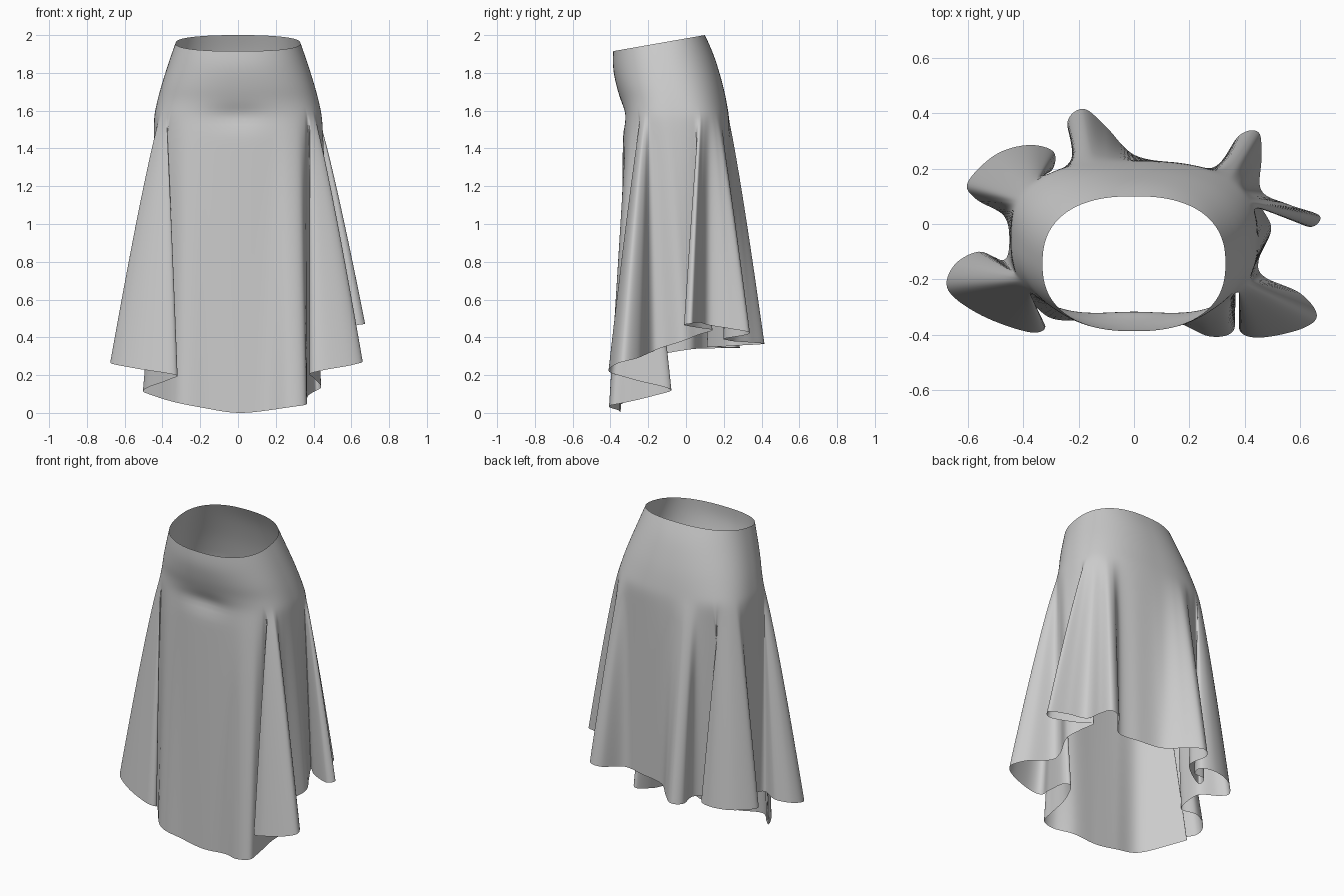
import bpy, bmesh, math
from mathutils import Vector

if "Cube" in bpy.data.objects:
    bpy.data.objects.remove(bpy.data.objects["Cube"])

# Yoke rings from waist to hip: z front, z back, half width, y front, y back, squareness
YOKE = [(1.915, 2.00, .33, -.385, .10, 2.4),
        (1.83, 1.90, .363, -.387, .145, 2.3),
        (1.73, 1.77, .40, -.368, .186, 2.4),
        (1.65, 1.67, .425, -.345, .21, 2.5),
        (1.57, 1.57, .445, -.332, .228, 2.7)]

# Hem gores, counterclockwise from front centre:
# hip angle and hem height at the end of the gore, then hem outline points
GORES = [
    (48, .06, [(.15, -.355), (.27, -.405), (.355, -.39), (.365, -.31)]),           # front panel, right half
    (54, .21, [(.37, -.18), (.41, -.08), (.44, -.12), (.41, -.28), (.38, -.38)]),  # tucked fold
    (66, .32, [(.45, -.41), (.60, -.38), (.66, -.33), (.60, -.25), (.47, -.19)]),  # front right flare
    (103, .44, [(.45, -.13), (.495, -.02), (.46, .06), (.42, .14)]),               # right side
    (114, .485, [(.50, .06), (.63, -.01), (.67, .03), (.56, .07)]),                # side flare
    (149, .39, [(.46, .12), (.46, .24), (.45, .33), (.38, .32), (.29, .205)]),     # back right flare
    (180, .38, [(.15, .22), (0, .25)]),                                            # back
    (211, .35, [(-.10, .35), (-.18, .415), (-.24, .37), (-.22, .25), (-.28, .18)]),  # back left flare
    (255, .34, [(-.40, .11), (-.38, .18), (-.30, .19), (-.29, .26), (-.38, .285),
                (-.50, .25), (-.60, .15), (-.57, .09), (-.47, .03)]),              # left flare
    (290, .31, [(-.45, -.06), (-.47, -.13)]),                                      # left side
    (306, .20, [(-.56, -.10), (-.65, -.15), (-.67, -.24), (-.55, -.33),
                (-.38, -.39), (-.32, -.37)]),                                      # front left flare
    (313, .09, [(-.38, -.30), (-.48, -.18), (-.50, -.12), (-.43, -.20)]),          # tucked fold
    (360, .0, [(-.31, -.335), (-.15, -.345), (0, -.35)]),                          # front panel, left half
]


def catmull(a, b, c, d, t):
    return .5 * (2 * b + (c - a) * t + (2 * a - 5 * b + 4 * c - d) * t * t
                 + (3 * b - a - 3 * c + d) * t ** 3)


def hem_columns(sub=8):
    """Return (hip angle, hem point) for every vertical line of the cloth."""
    pts = [Vector(p) for g in GORES for p in g[2]]
    n, i, cols = len(pts), 0, []
    a0, z0 = 0, 0
    for a1, z1, gore in GORES:
        run = [pts[i - 1]]
        for _ in gore:
            q = [pts[(i + k) % n] for k in (-2, -1, 0, 1)]
            run += [catmull(*q, (s + 1) / sub) for s in range(sub)]
            i += 1
        dist = [0]
        for p, q in zip(run, run[1:]):
            dist.append(dist[-1] + (q - p).length)
        for p, d in zip(run[1:], dist[1:]):
            f = d / dist[-1]
            cols.append([math.radians(a0 + (a1 - a0) * f),
                         Vector((p.x, p.y, z0 + (z1 - z0) * f))])
        a0, z0 = a1, z1
    # round off the corners in hem height and hip spacing
    n = len(cols)
    for _ in range(25):
        zs = [c[1].z for c in cols]
        an = [c[0] for c in cols]
        for k in range(n):
            cols[k][1].z = (zs[k - 1] + 2 * zs[k] + zs[(k + 1) % n]) / 4
            if 0 < k < n - 1:
                cols[k][0] = (an[k - 1] + 2 * an[k] + an[k + 1]) / 4
    low = min(c[1].z for c in cols)
    for c in cols:  # keep the lowest point on the ground
        c[1].z -= low * max(0, 1 - c[1].z / .3)
    return cols


def yoke_point(ring, ang):
    zf, zb, rx, yf, yb, n = ring
    s, c = math.sin(ang), -math.cos(ang)
    power = lambda v: math.copysign(abs(v) ** (2 / n), v)
    y = (yf + yb) / 2 + (yb - yf) / 2 * power(c)
    x = rx * power(s)
    z = zf + (zb - zf) * (y - yf) / (yb - yf)
    return Vector((x, y, z))


def yoke_rings(sub=5):
    rings = [Vector(r) for r in YOKE]
    out = []
    for i in range(len(rings) - 1):
        q = [rings[max(i - 1, 0)], rings[i], rings[i + 1], rings[min(i + 2, len(rings) - 1)]]
        out += [catmull(*q, s / sub) for s in range(sub)]
    return out + [rings[-1]]


def build_skirt():
    cols, rings, rows = hem_columns(), yoke_rings(), 40
    bm = bmesh.new()
    grid = []
    for ang, hem in cols:
        line = [yoke_point(r, ang) for r in rings]
        hip = line[-1]
        for k in range(1, rows + 1):
            t = k / rows
            p = hip.lerp(hem, t ** .87)  # flares open quickly, then hang straighter
            p.z = hip.z + (hem.z - hip.z) * t
            line.append(p)
        # soften the hip line
        for _ in range(4):
            line = [line[0]] + [(a + 2 * b + c) / 4 for a, b, c in
                                zip(line, line[1:], line[2:])] + [line[-1]]
        # shallow crease under the belly
        for p in line:
            if p.y < -.2:
                p.y += .018 * math.exp(-(p.x / .16) ** 2 - ((p.z - 1.57) / .06) ** 2)
        grid.append([bm.verts.new(p) for p in line])
    for i, a in enumerate(grid):
        b = grid[(i + 1) % len(grid)]
        for j in range(len(a) - 1):
            bm.faces.new((a[j], a[j + 1], b[j + 1], b[j]))
    mesh = bpy.data.meshes.new("skirt")
    bm.to_mesh(mesh)
    bm.free()
    mesh.shade_smooth()
    skirt = bpy.data.objects.new("skirt", mesh)
    bpy.context.collection.objects.link(skirt)


build_skirt()
